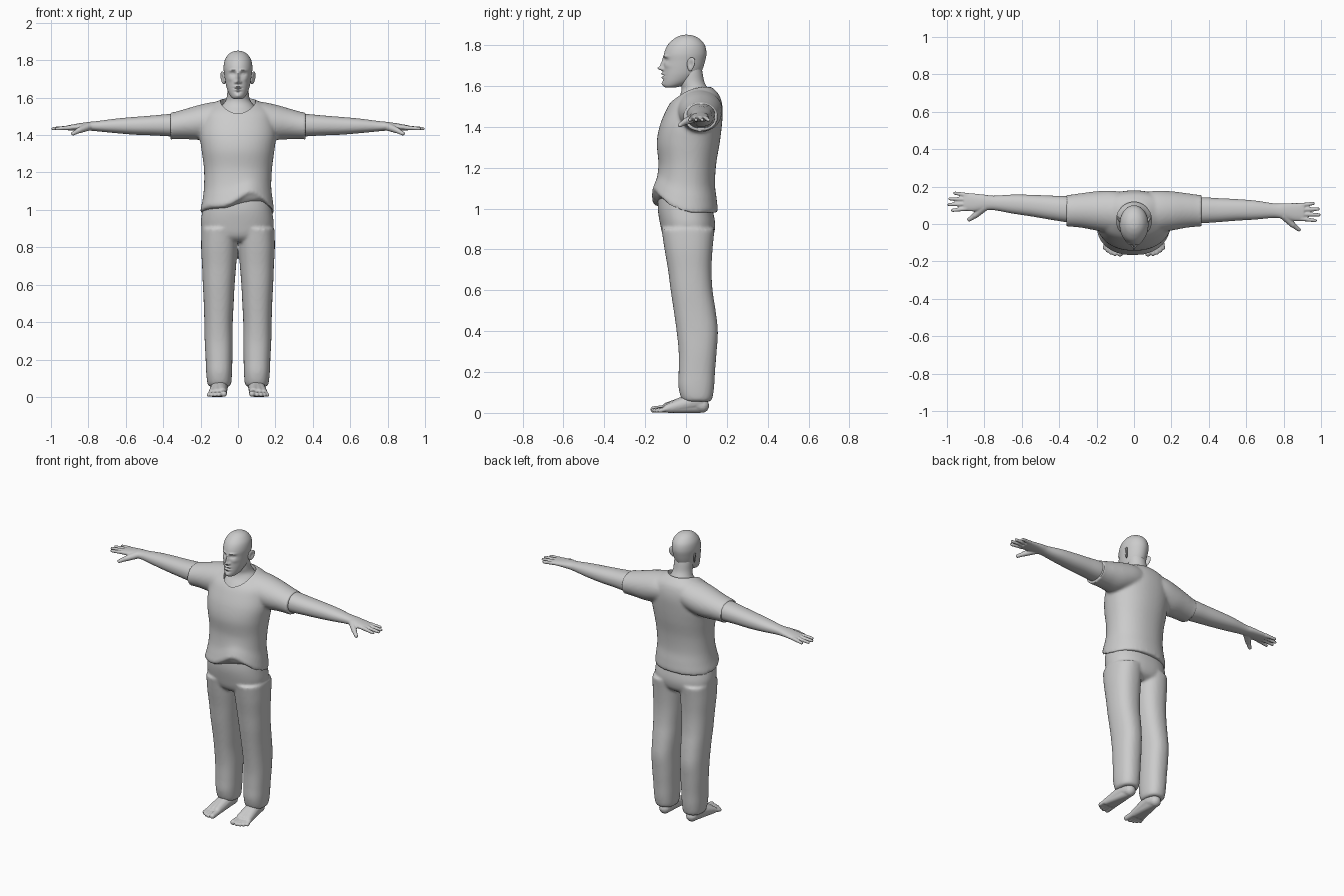
import bpy, bmesh, math
from mathutils import Vector

grey = bpy.data.materials.new("plain_grey")
grey.diffuse_color = (0.6, 0.6, 0.6, 1)


def resample(secs, steps):
    """Catmull-Rom interpolation of section tuples."""
    out = []
    for i in range(len(secs) - 1):
        p = [secs[max(0, min(len(secs) - 1, i + k))] for k in (-1, 0, 1, 2)]
        for j in range(steps):
            t = j / steps
            out.append([0.5 * (2 * b + (c - a) * t + (2 * a - 5 * b + 4 * c - d) * t * t
                        + (3 * b - a - 3 * c + d) * t ** 3) for a, b, c, d in zip(*p)])
    return out + [list(secs[-1])]


def loft(bm, secs, axis='z', seg=48, steps=6, power=2.0):
    """Closed loft; each section is (position, a_min, a_max, b_min, b_max)."""
    rings = []
    for t, a0, a1, b0, b1 in resample(secs, steps):
        ring = []
        for k in range(seg):
            w = 2 * math.pi * k / seg
            c, s = math.cos(w), math.sin(w)
            c = math.copysign(abs(c) ** (2 / power), c)
            s = math.copysign(abs(s) ** (2 / power), s)
            a, b = (a0 + a1 + (a1 - a0) * c) / 2, (b0 + b1 + (b1 - b0) * s) / 2
            ring.append(bm.verts.new((a, b, t) if axis == 'z' else (t, a, b)))
        rings.append(ring)
    for r, q in zip(rings, rings[1:]):
        for k in range(seg):
            n = (k + 1) % seg
            bm.faces.new((r[k], r[n], q[n], q[k]))
    bm.faces.new(rings[0])
    bm.faces.new(rings[-1])


def capsule(bm, p, q, r1, r2):
    """Convex hull of two spheres."""
    pts = []
    for c, r in ((p, r1), (q, r2)):
        for i in range(9):
            la = math.pi * (i / 8 - 0.5)
            for k in range(1 if i in (0, 8) else 14):
                lo = 2 * math.pi * k / 14
                d = Vector((math.cos(la) * math.cos(lo), math.cos(la) * math.sin(lo), math.sin(la)))
                pts.append(bm.verts.new(Vector(c) + d * r))
    res = bmesh.ops.convex_hull(bm, input=pts)
    bmesh.ops.delete(bm, geom=list({g for g in res["geom_interior"] if isinstance(g, bmesh.types.BMVert)}),
                     context='VERTS')


def finish(bm, name, voxel=0, smooth=0, cutter=None):
    """Make the object, fuse its volumes, soften, cut and shade it."""
    bmesh.ops.recalc_face_normals(bm, faces=bm.faces)
    me = bpy.data.meshes.new(name)
    bm.to_mesh(me)
    bm.free()
    ob = bpy.data.objects.new(name, me)
    bpy.context.collection.objects.link(ob)
    if voxel:
        m = ob.modifiers.new("fuse", 'REMESH')
        m.mode, m.voxel_size = 'VOXEL', voxel
    if smooth:
        m = ob.modifiers.new("soften", 'SMOOTH')
        m.factor, m.iterations = 0.5, smooth
    if cutter:
        m = ob.modifiers.new("cut", 'BOOLEAN')
        m.operation, m.object, m.solver = 'DIFFERENCE', cutter, 'EXACT'
    if ob.modifiers:
        dg = bpy.context.evaluated_depsgraph_get()
        baked = bpy.data.meshes.new_from_object(ob.evaluated_get(dg))
        ob.modifiers.clear()
        ob.data = baked
    ob.data.materials.clear()
    ob.data.materials.append(grey)
    bpy.ops.object.select_all(action='DESELECT')
    ob.select_set(True)
    bpy.context.view_layer.objects.active = ob
    bpy.ops.object.shade_smooth_by_angle(angle=math.radians(50))
    return ob


# Neckline cutter
bm = bmesh.new()
loft(bm, [(1.43, -0.094, 0.094, -0.078, 0.118), (1.8, -0.094, 0.094, -0.078, 0.118)], steps=1)
cutter = finish(bm, "neckline_cutter")
cutter.hide_render = True

# Shirt: body with an uneven front hem, plus both sleeves
bm = bmesh.new()
loft(bm, [(0.98, -.20, .192, -.158, .152), (1.00, -.20, .192, -.168, .155), (1.05, -.19, .186, -.158, .15),
          (1.12, -.182, .178, -.142, .142), (1.22, -.182, .182, -.135, .148), (1.32, -.195, .195, -.143, .165),
          (1.40, -.205, .205, -.130, .175), (1.47, -.20, .20, -.103, .18), (1.52, -.19, .19, -.075, .175),
          (1.56, -.15, .15, -.035, .16), (1.595, -.08, .08, 0, .125)], power=2.2)
for v in bm.verts:
    if v.co.z < 1.23:
        front = min(1, max(0, -v.co.y / 0.11))
        lift = (0.03 + 0.075 * math.exp(-((v.co.x - 0.07) / 0.085) ** 2)) * front
        v.co.z += lift * (1 - (v.co.z - 0.98) / 0.25)
for s in (-1, 1):
    sleeve = bmesh.new()
    loft(sleeve, [(.03, -.04, .165, 1.41, 1.58), (.12, -.045, .178, 1.39, 1.578), (.2, -.035, .175, 1.375, 1.563),
                  (.28, -.02, .165, 1.378, 1.54), (.345, -.014, .156, 1.378, 1.522),
                  (.362, -.016, .158, 1.375, 1.522)], axis='x')
    for v in sleeve.verts:
        v.co.x *= s
    tmp = bpy.data.meshes.new("tmp")
    sleeve.to_mesh(tmp)
    sleeve.free()
    bm.from_mesh(tmp)
    bpy.data.meshes.remove(tmp)
finish(bm, "shirt", 0.009, 5, cutter)
bpy.data.objects.remove(cutter)

# Trousers: hips and two legs
bm = bmesh.new()
loft(bm, [(.83, -.11, .11, -.08, .09), (.86, -.175, .17, -.11, .13), (.92, -.198, .19, -.126, .143),
          (1.0, -.19, .182, -.138, .13), (1.08, -.172, .17, -.132, .12), (1.14, -.16, .16, -.12, .11)], power=2.3)
for s in (-1, 1):
    legs = [(.055, .045, .155, -.01, .12), (.075, .036, .164, -.025, .13), (.13, .032, .17, -.037, .138),
            (.2, .03, .173, -.036, .142), (.3, .028, .178, -.036, .15), (.4, .028, .180, -.046, .156),
            (.5, .023, .183, -.060, .145), (.6, .018, .188, -.075, .130), (.7, .010, .192, -.088, .125),
            (.8, .003, .197, -.105, .130), (.9, .0, .195, -.12, .14)]
    loft(bm, [(z, *sorted((s * i, s * o)), f, b) for z, i, o, f, b in legs], power=2.3)
finish(bm, "trousers", 0.009, 5)

# Arms with hands, fingers and thumbs
for s, side in ((-1, "right"), (1, "left")):
    bm = bmesh.new()
    loft(bm, [(.25, .0, .14, 1.39, 1.515), (.36, .004, .143, 1.393, 1.513), (.45, .01, .138, 1.398, 1.505),
              (.55, .018, .133, 1.402, 1.497), (.65, .024, .125, 1.41, 1.488), (.75, .033, .11, 1.42, 1.475),
              (.80, .027, .111, 1.424, 1.47), (.86, .016, .112, 1.425, 1.461), (.91, .016, .112, 1.425, 1.452)],
         axis='x', power=2.2)
    for y0, y1, tip in ((.028, .018, .970), (.052, .049, .990), (.077, .080, .985), (.100, .110, .958)):
        capsule(bm, (.895, y0, 1.440), (tip, y1, 1.434), .0125, .009)
    capsule(bm, (.80, .045, 1.445), (.85, -.005, 1.425), .022, .016)
    capsule(bm, (.85, -.005, 1.425), (.882, -.030, 1.408), .0145, .011)
    for v in bm.verts:
        if s < 0:
            v.co.y += 0.055 * min(1, max(0, (v.co.x - 0.3) / 0.6))
        v.co.x *= s
    finish(bm, side + "_arm", 0.0045, 3)

# Bare feet with five toes
for s, side in ((-1, "right"), (1, "left")):
    bm = bmesh.new()
    capsule(bm, (.10, .06, .12), (.098, .06, .06), .042, .042)
    capsule(bm, (.098, .078, .036), (.098, .05, .045), .036, .04)
    for x, r in ((.085, .026), (.112, .024), (.138, .021)):
        capsule(bm, (.098, .045, .055), (x, -.09, r), .045, r)
        capsule(bm, (.098, .07, .03), (x, -.09, r), .03, r)
    for x0, x1, tip, r in ((.080, .075, -.158, .0165), (.102, .102, -.160, .012), (.119, .123, -.153, .0115),
                           (.134, .141, -.142, .011), (.147, .157, -.128, .0105)):
        capsule(bm, (x0, -.085, .022), (x1, tip, r), r * 1.15, r)
    for v in bm.verts:
        v.co.z = max(v.co.z, 0)
        v.co.x *= s
    finish(bm, side + "_foot", 0.0045, 3)

# Neck and upper chest
bm = bmesh.new()
loft(bm, [(1.40, -.11, .11, -.10, .13), (1.48, -.11, .11, -.080, .13), (1.52, -.105, .105, -.056, .128),
          (1.555, -.088, .088, -.030, .122), (1.585, -.066, .066, -.022, .108), (1.62, -.058, .058, -.028, .09),
          (1.67, -.056, .056, -.03, .08), (1.72, -.05, .05, -.03, .07)])
finish(bm, "neck")

# Head with a sculpted face: (x, z, x spread, z spread, outward push)
bm = bmesh.new()
loft(bm, [(1.592, -.018, .018, -.100, -.055), (1.60, -.034, .034, -.110, -.02), (1.62, -.048, .048, -.114, .025),
          (1.65, -.060, .060, -.113, .062), (1.68, -.067, .067, -.111, .080), (1.72, -.073, .073, -.109, .093),
          (1.76, -.077, .077, -.107, .100), (1.80, -.071, .071, -.090, .092), (1.83, -.052, .052, -.060, .067),
          (1.846, -.028, .028, -.030, .036), (1.851, -.004, .004, -.004, .006)], seg=112, steps=9)
bumps = [(0, 1.686, .010, .010, .026), (0, 1.706, .008, .016, .015), (0, 1.73, .009, .012, .006),
         (.014, 1.682, .006, .007, .009), (.028, 1.746, .018, .006, .008), (.028, 1.727, .015, .009, -.011),
         (.029, 1.727, .008, .004, .006), (.042, 1.70, .014, .012, .004), (0, 1.660, .016, .005, .009),
         (0, 1.651, .020, .0025, -.007), (0, 1.642, .015, .005, .008), (0, 1.630, .018, .004, -.004),
         (0, 1.610, .017, .010, .006)]
for v in bm.verts:
    x, y, z = v.co
    if y < -0.02:
        for bx, bz, sx, sz, d in bumps:
            v.co.y -= d * math.exp(-((abs(x) - bx) / sx) ** 2 - ((z - bz) / sz) ** 2)
finish(bm, "head")

# Ears: flattened cups leaning outward
for s, side in ((-1, "right"), (1, "left")):
    bm = bmesh.new()
    bmesh.ops.create_uvsphere(bm, u_segments=24, v_segments=16, radius=1)
    for v in bm.verts:
        x, y, z = v.co
        dent = 0.9 * math.exp(-(y * y + z * z) / 0.25) if x > 0 else 0
        v.co = (s * (.080 + .009 * (x - dent) + .010 * y + .005 * z),
                .024 + .019 * y * (1 + .25 * z) + .004 * z, 1.706 + .034 * z)
    finish(bm, side + "_ear")
